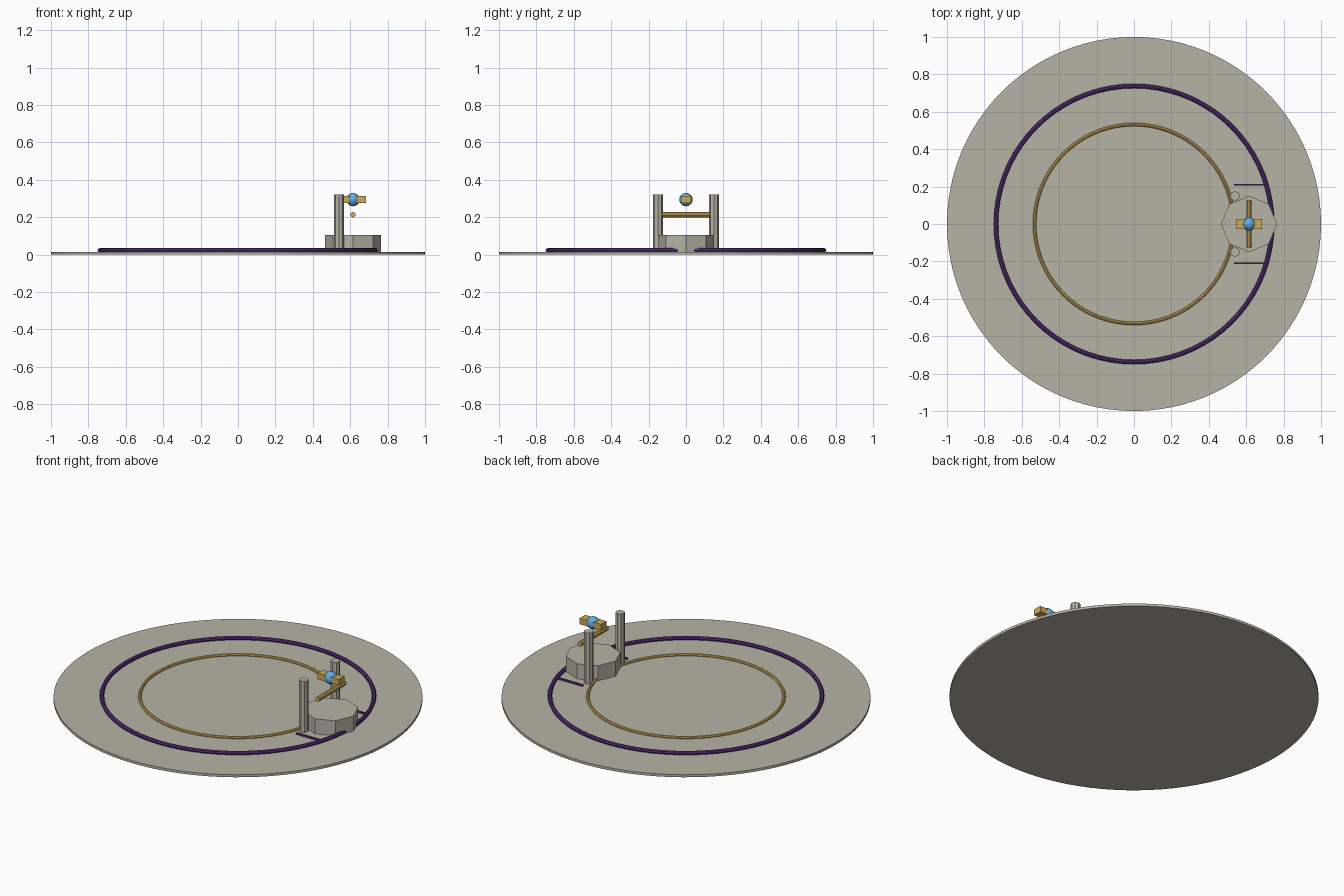
import bpy, math

if "Cube" in bpy.data.objects:
    bpy.data.objects.remove(bpy.data.objects["Cube"])

def mat(name, c):
    m = bpy.data.materials.new(name)
    m.diffuse_color = (*c, 1)
    m.use_nodes = True
    m.node_tree.nodes["Principled BSDF"].inputs["Base Color"].default_value = m.diffuse_color
    return m

gold = mat("gold", (0.62, 0.40, 0.10))
purple = mat("purple", (0.09, 0.025, 0.18))
blue = mat("blue", (0.12, 0.42, 0.75))
stone = mat("stone", (0.47, 0.45, 0.38))

def finish(name, m):
    o = bpy.context.object
    o.name = name
    o.data.materials.append(m)
    return o

def cylinder(name, r, z0, z1, x, y, sides, m):
    bpy.ops.mesh.primitive_cylinder_add(vertices=sides, radius=r, depth=z1 - z0,
                                        location=(x, y, (z0 + z1) / 2))
    return finish(name, m)

def ring(name, major, minor, z, m):
    bpy.ops.mesh.primitive_torus_add(major_radius=major, minor_radius=minor,
                                     major_segments=72, minor_segments=8,
                                     location=(0, 0, z))
    return finish(name, m)

def box(name, size, loc, m):
    bpy.ops.mesh.primitive_cube_add(size=1, location=loc)
    o = finish(name, m)
    o.scale = size
    return o

CX = 0.615  # altar centre
T = 0.015   # floor thickness

# Floor disc and inlaid rings
cylinder("floor_disc", 1.0, 0, T, 0, 0, 96, stone)
ring("outer_ring", 0.738, 0.012, 0.023, purple)
ring("inner_ring", 0.532, 0.009, 0.019, gold)

# Octagonal plinth
cylinder("plinth", 0.15, T, 0.105, CX, 0, 8, stone)

# Paired posts and floor strips
for side, s in (("front", -1), ("back", 1)):
    cylinder(side + "_post", 0.026, T, 0.32, 0.54, s * 0.15, 8, stone)
    box(side + "_floor_strip", (0.17, 0.01, 0.01), (0.62, s * 0.21, 0.02), purple)

# Gold crossbar running between the posts
bpy.ops.mesh.primitive_cylinder_add(vertices=10, radius=0.014, depth=0.256,
                                    location=(CX, 0, 0.213),
                                    rotation=(math.pi / 2, 0, 0))
finish("crossbar", gold)

# Floating orb on a gold block
box("orb_block", (0.14, 0.052, 0.036), (CX, 0, 0.294), gold)
bpy.ops.mesh.primitive_uv_sphere_add(segments=16, ring_count=10, radius=0.036,
                                     location=(CX, 0, 0.294))
finish("orb", blue)
